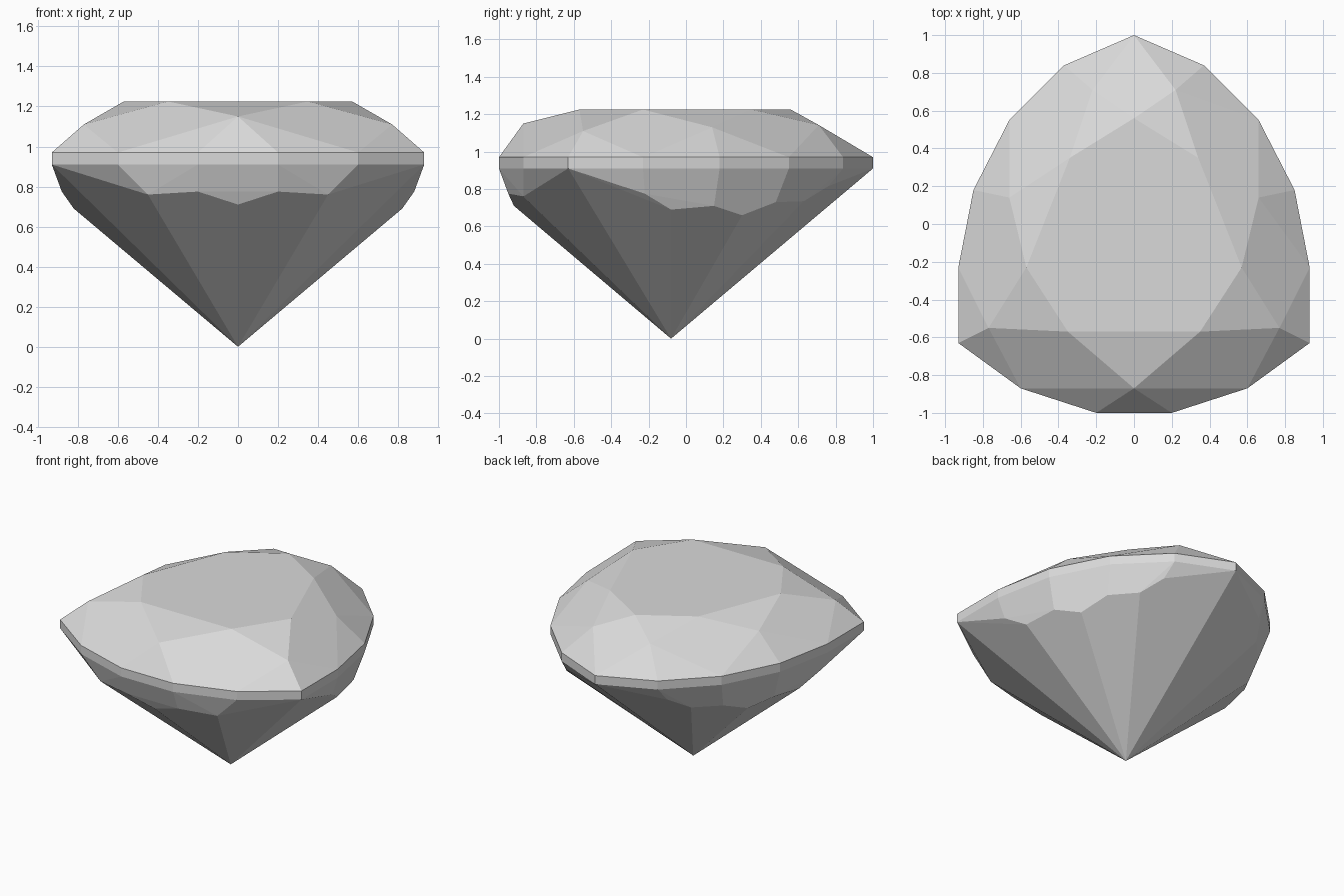
import bpy
import bmesh
from math import radians

cube = bpy.data.objects.get("Cube")
if cube:
    bpy.data.objects.remove(cube, do_unlink=True)


def flat_material(name, value):
    mat = bpy.data.materials.new(name)
    mat.use_nodes = True
    colour = (value, value, value, 1)
    mat.diffuse_color = colour
    mat.node_tree.nodes["Principled BSDF"].inputs["Base Color"].default_value = colour
    return mat


# Pear-shaped girdle outline, right half from the blunt front to the pointed back
GIRDLE = [(.2, -1), (.6, -.87), (.93, -.63), (.93, -.23),
          (.85, .18), (.66, .55), (.37, .84), (0, 1)]
GIRDLE_LOW, GIRDLE_HIGH, TABLE_HEIGHT = .91, .97, 1.225

# Flat table on top
TABLE = [(.35, -.57), (.57, -.23), (.34, .35), (0, .56)]

# Crown corners where the star, kite and girdle facets meet
CROWN = [(0, -.87, 1.15), (.77, -.55, 1.11), (.66, .14, 1.13), (.22, .71, 1.142)]

# Pavilion corners below the girdle, and the bottom point
PAVILION = [(0, -.92, .71), (.2, -.95, .775), (.45, -.87, .76),
            (.88, -.22, .775), (.82, -.08, .69), (.785, .15, .71),
            (.687, .3, .66), (.623, .48, .73), (.48, .63, .735), (.39, .76, .815)]
CULET = (0, -.08, 0)

half = [(x, y, z) for x, y in GIRDLE for z in (GIRDLE_LOW, GIRDLE_HIGH)]
half += [(x, y, TABLE_HEIGHT) for x, y in TABLE]
half += CROWN + PAVILION + [CULET]

# Mirror the corners and span the facets between them
corners = sorted(set(half) | {(-x, y, z) for x, y, z in half if x > 0})
bm = bmesh.new()
for co in corners:
    bm.verts.new(co)
hull = bmesh.ops.convex_hull(bm, input=bm.verts[:])
loose = {g for g in hull["geom_interior"] + hull["geom_unused"]
         if isinstance(g, bmesh.types.BMVert)}
bmesh.ops.delete(bm, geom=list(loose), context='VERTS')

# Merge coplanar triangles into whole flat facets
bmesh.ops.dissolve_limit(bm, angle_limit=radians(2), verts=bm.verts[:],
                         edges=bm.edges[:])
bmesh.ops.recalc_face_normals(bm, faces=bm.faces[:])

mesh = bpy.data.meshes.new("pear_cut_gem")
bm.to_mesh(mesh)
bm.free()
mesh.materials.append(flat_material("pale_grey", .7))
gem = bpy.data.objects.new("pear_cut_gem", mesh)
bpy.context.collection.objects.link(gem)
